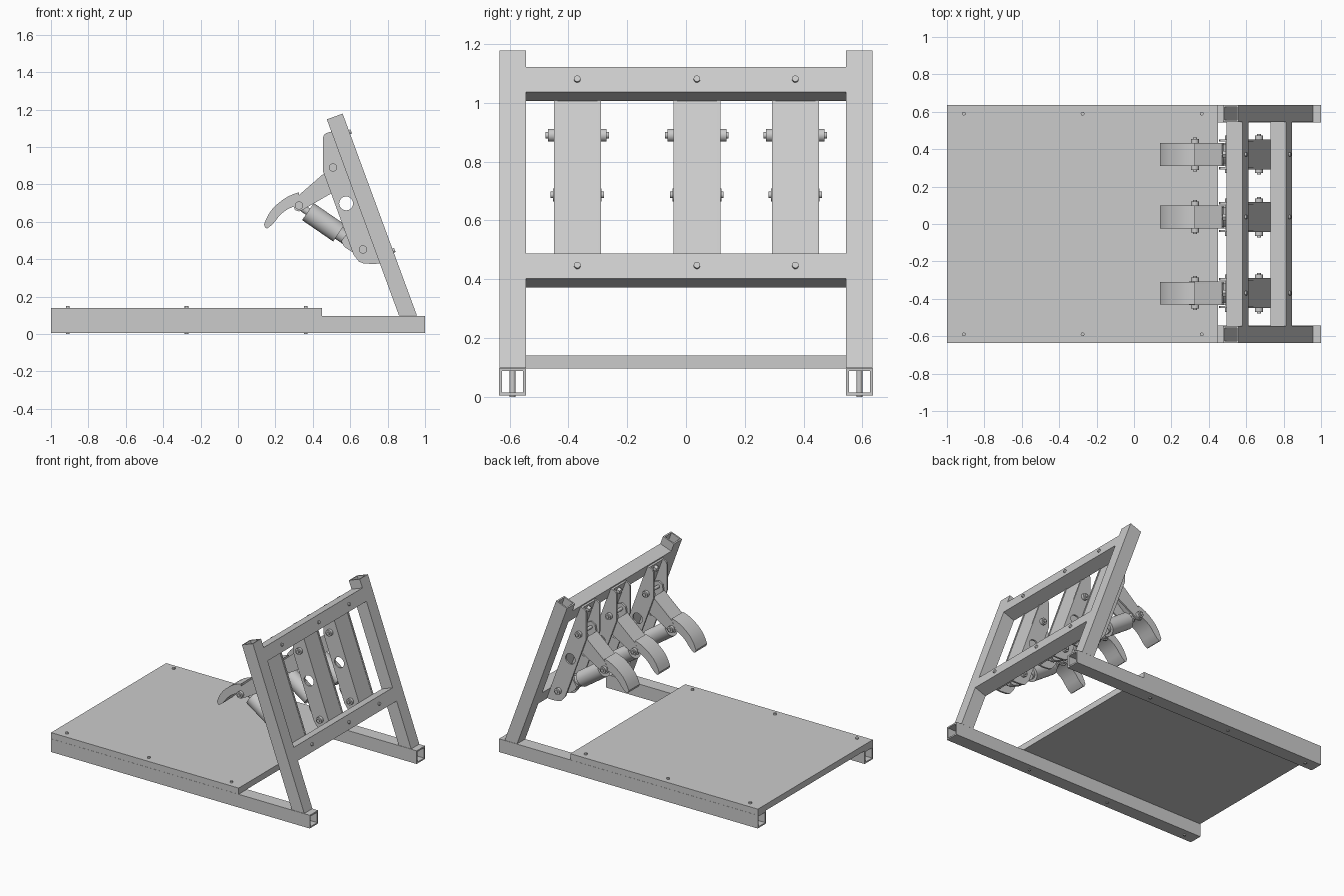
import bpy, bmesh
from math import sin, cos, pi, radians
from mathutils import Vector

if "Cube" in bpy.data.objects:
    bpy.data.objects.remove(bpy.data.objects["Cube"])

T = radians(20.2)                       # backward lean of the uprights
PEDALS = (-0.37, 0.037, 0.372)          # pedal centre lines in y
X0, Z0 = 0.861, 0.098                   # foot of the upright's inner face


def lean(u, w):
    """Point in the leaning frame: u up along the upright, w outwards."""
    return (X0 - u * sin(T) + w * cos(T), Z0 + u * cos(T) + w * sin(T))


def link(name, bm, smooth=False):
    bmesh.ops.remove_doubles(bm, verts=bm.verts, dist=1e-5)
    bmesh.ops.recalc_face_normals(bm, faces=bm.faces)
    me = bpy.data.meshes.new(name)
    bm.to_mesh(me)
    bm.free()
    ob = bpy.data.objects.new(name, me)
    bpy.context.collection.objects.link(ob)
    for p in me.polygons:
        p.use_smooth = False
    if smooth:
        bpy.ops.object.select_all(action='DESELECT')
        ob.select_set(True)
        bpy.context.view_layer.objects.active = ob
        bpy.ops.object.shade_smooth_by_angle(angle=radians(35))
    return ob


def prism(name, loops, y0, y1, smooth=False):
    """Side profile (x, z) extruded in y; extra loops become holes."""
    cu = bpy.data.curves.new(name, 'CURVE')
    cu.dimensions, cu.fill_mode, cu.extrude = '2D', 'BOTH', (y1 - y0) / 2
    for pts in loops:
        s = cu.splines.new('POLY')
        s.points.add(len(pts) - 1)
        for p, (x, z) in zip(s.points, pts):
            p.co = (x, z, 0, 1)
        s.use_cyclic_u = True
    tmp = bpy.data.objects.new(name + "_tmp", cu)
    bpy.context.collection.objects.link(tmp)
    me = bpy.data.meshes.new_from_object(
        tmp.evaluated_get(bpy.context.evaluated_depsgraph_get()))
    bpy.data.objects.remove(tmp)
    bm = bmesh.new()
    bm.from_mesh(me)
    bpy.data.meshes.remove(me)
    for v in bm.verts:
        x, z, d = v.co
        v.co = (x, (y0 + y1) / 2 - d, z)
    return link(name, bm, smooth)


def rod(name, a, b, r, n=24):
    a, b = Vector(a), Vector(b)
    bm = bmesh.new()
    bmesh.ops.create_cone(bm, cap_ends=True, segments=n, radius1=r, radius2=r,
                          depth=(b - a).length)
    q = (b - a).to_track_quat('Z', 'Y')
    for v in bm.verts:
        v.co = q @ v.co + (a + b) / 2
    return link(name, bm, True)


def tube(name, end_a, end_b):
    """Square tube; each end gives a 4-point outer and inner ring."""
    bm = bmesh.new()
    ao, ai, bo, bi = [[bm.verts.new(p) for p in ring] for ring in (*end_a, *end_b)]
    for i in range(4):
        j = (i + 1) % 4
        for p, q in ((ao, bo), (ai, bi), (ao, ai), (bo, bi)):
            bm.faces.new((p[i], p[j], q[j], q[i]))
    return link(name, bm)


def circle(x, z, r, n=24):
    return [(x + r * cos(2 * pi * i / n), z + r * sin(2 * pi * i / n)) for i in range(n)]


def cross_bolt(name, p, y, half, r):
    """Sideways bolt with a head and a nub at both ends."""
    x, z = p
    rod(name + "_shaft", (x, y - half - .008, z), (x, y + half + .008, z), r * .5)
    for s in (-1, 1):
        rod(name + "_head", (x, y + s * (half - .025), z), (x, y + s * half, z), r)


# floor rails and leaning uprights
W = 0.01
for side in (-1, 1):
    yc = side * 0.59

    def rail_end(x):
        return [[(x, yc + a * h, 0.051 + b * h) for a, b in
                 ((-1, -1), (1, -1), (1, 1), (-1, 1))] for h in (.046, .046 - W)]
    tube("floor_rail", rail_end(-1), rail_end(1))

    def upright_end(u, flat):
        rings = []
        for e in (0, W):
            ring = []
            for w, dy in ((e, -1), (.09 - e, -1), (.09 - e, 1), (e, 1)):
                uu = u - w * sin(T) / cos(T) if flat else u
                x, z = lean(uu, w)
                ring.append((x, yc + dy * (.045 - e), z))
            rings.append(ring)
        return rings
    tube("upright", upright_end(0, True), upright_end(1.118, False))

    # floor plate bolts
    for x in (-0.91, -0.275, 0.362):
        rod("plate_bolt_shaft", (x, yc, 0), (x, yc, 0.15), 0.01, 16)

# floor plate
prism("floor_plate", [[(-1, .097), (.45, .097), (.45, .14), (-1, .14)]], -.635, .635)

# cross bars with their bolts
for u0 in (0.292, 0.968):
    prism("cross_bar", [[lean(u0, 0), lean(u0, .09), lean(u0 + .09, .09),
                         lean(u0 + .09, 0)]], -.546, .546)
    for y in PEDALS:
        (xa, za), (xb, zb), (xc, zc) = [lean(u0 + .045, w) for w in (-.035, -.012, .1)]
        rod("bar_bolt", (xa, y, za), (xc, y, zc), .011, 16)
        rod("bar_bolt_nut", (xa, y, za), (xb, y, zb), .02, 6)

# pedal side profiles
PIVOT, PIN, FOOT = (.508, .890), (.326, .687), (.668, .452)
BRACKET = [(.455, .869), (.455, 1.05), (.459, 1.064), (.472, 1.074), (.503, 1.083),
           (.760, .377), (.72, .374), (.67, .378), (.648, .386), (.636, .4), (.617, .425)]
ARM = [(.325, .742), (.47, .868), (.478, .91), (.508, .928), (.54, .915), (.55, .88),
       (.508, .757), (.345, .663), (.326, .655), (.305, .662), (.295, .687)]
PAD = [(.139, .585), (.15, .613), (.166, .644), (.186, .671), (.209, .693), (.237, .716),
       (.267, .735), (.297, .748), (.325, .757), (.325, .69), (.294, .68), (.267, .668),
       (.241, .650), (.218, .628), (.198, .602), (.178, .58), (.155, .564), (.146, .568)]
HEIGHT_U = [(z - Z0) / cos(T) for z in (.38, 1.08)]

for y in PEDALS:
    # channel bracket: two pierced cheeks and a back
    for s in (-1, 1):
        a, b = sorted((y + s * .068, y + s * .08))
        prism("bracket_cheek", [BRACKET, circle(.578, .698, .037)], a, b, True)
    ua, ub = HEIGHT_U
    prism("bracket_back", [[lean(ua, -.012), lean(ua, 0), lean(ub, 0), lean(ub, -.012)]],
          y - .08, y + .08)

    # pedal arm: two cheeks and a top plate
    for s in (-1, 1):
        a, b = sorted((y + s * .05, y + s * .062))
        prism("arm_cheek", [ARM], a, b, True)
    prism("arm_top", [[(.325, .742), (.47, .868), (.478, .857), (.333, .731)]],
          y - .062, y + .062)
    prism("foot_pad", [PAD], y - .061, y + .061, True)

    # damper between pedal pin and bracket foot
    def along(t):
        return (PIN[0] + t * (FOOT[0] - PIN[0]), y, PIN[1] + t * (FOOT[1] - PIN[1]))
    rod("damper_rod", along(0), along(.2), .02)
    rod("damper_body", along(.14), along(.625), .055, 32)
    rod("damper_neck", along(.62), along(.76), .037)
    d = Vector((FOOT[0] - PIN[0], FOOT[1] - PIN[1])).normalized()
    n = Vector((-d.y, d.x))
    f = Vector(FOOT)
    lug = [f - d * .12 + n * .03, f - d * .09 + n * .045, f - d * .05 + n * .045]
    lug += [f + (d * cos(k) + n * sin(k)) * .036 for k in (1.3, .8, .3, -.3, -.8, -1.3)]
    lug += [f - d * .05 - n * .045, f - d * .09 - n * .045, f - d * .12 - n * .03]
    for s in (-1, 1):
        a, b = sorted((y + s * .015, y + s * .045))
        prism("damper_lug", [[tuple(p) for p in lug]], a, b, True)

    # pivot bolts
    cross_bolt("pivot_bolt", PIVOT, y, .1, .022)
    cross_bolt("pad_bolt", PIN, y, .083, .022)
    cross_bolt("damper_bolt", FOOT, y, .1, .022)
